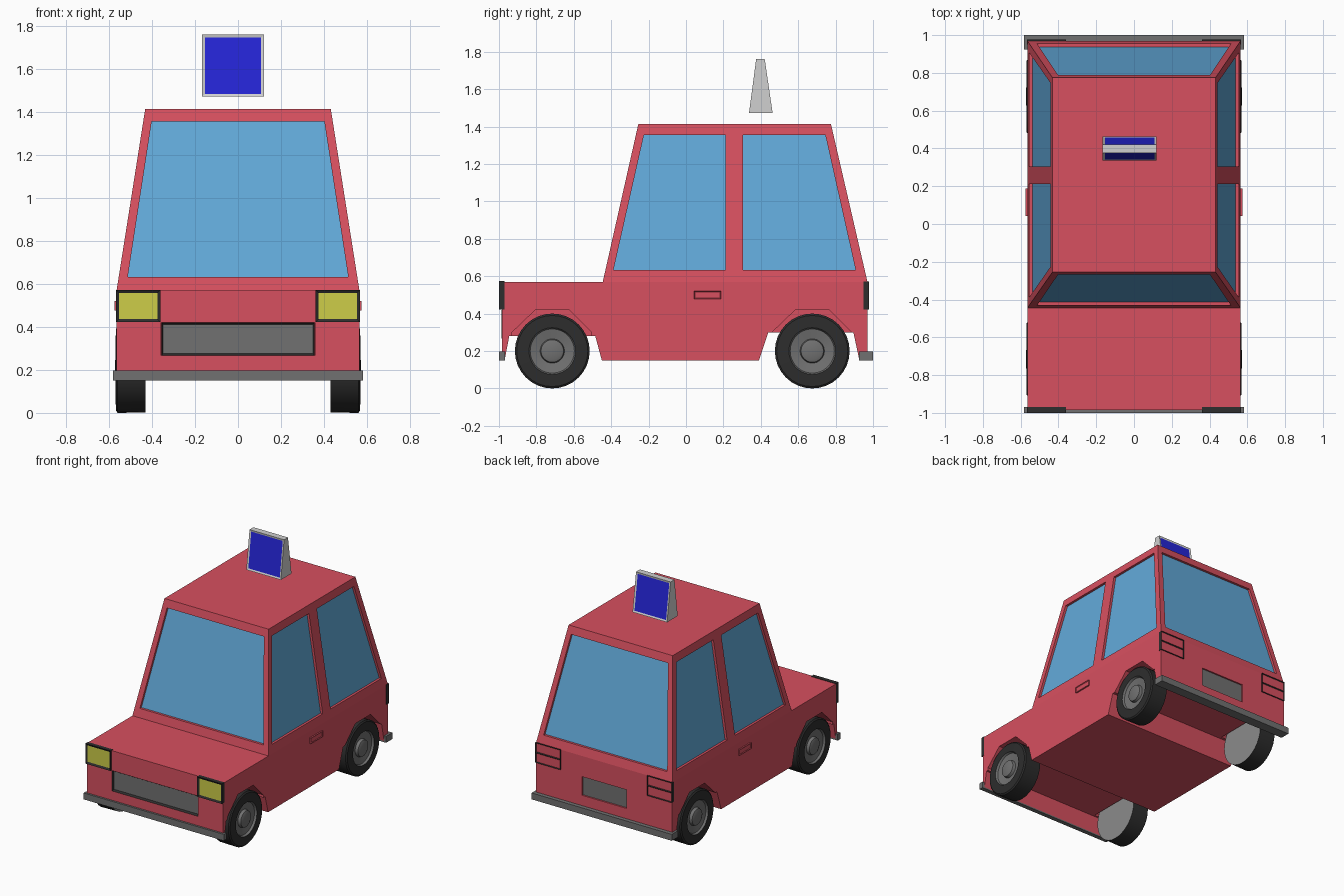
import bpy, bmesh, math
from mathutils import Vector

if "Cube" in bpy.data.objects:
    bpy.data.objects.remove(bpy.data.objects["Cube"])


def material(name, r, g, b):
    m = bpy.data.materials.new(name)
    m.diffuse_color = (r, g, b, 1)
    m.use_nodes = True
    m.node_tree.nodes["Principled BSDF"].inputs["Base Color"].default_value = m.diffuse_color
    return m


RED = material("red paint", 0.68, 0.08, 0.115)
GLASS = material("blue glass", 0.122, 0.40, 0.70)
DARK = material("dark rubber", 0.026, 0.026, 0.026)
GREY = material("mid grey", 0.165, 0.165, 0.165)
DISC = material("wheel back grey", 0.26, 0.26, 0.26)
LAMP = material("yellow lamp", 0.61, 0.61, 0.065)
PALE = material("pale grey", 0.63, 0.63, 0.63)
BLUE = material("sign blue", 0.018, 0.018, 0.68)


def finish(bm, name, *mats):
    bmesh.ops.recalc_face_normals(bm, faces=bm.faces[:])
    me = bpy.data.meshes.new(name)
    bm.to_mesh(me)
    bm.free()
    for m in mats:
        me.materials.append(m)
    ob = bpy.data.objects.new(name, me)
    bpy.context.collection.objects.link(ob)
    return ob


def prism(bm, profile, x0, x1):
    """Extrude a (y, z) outline along x."""
    a = [bm.verts.new((x0, y, z)) for y, z in profile]
    b = [bm.verts.new((x1, y, z)) for y, z in profile]
    bm.faces.new(a)
    bm.faces.new(b[::-1])
    n = len(a)
    for i in range(n):
        j = (i + 1) % n
        bm.faces.new((a[i], b[i], b[j], a[j]))


def box(bm, x0, x1, y0, y1, z0, z1):
    prism(bm, [(y0, z0), (y1, z0), (y1, z1), (y0, z1)], x0, x1)


def inset_toward(bm, direction, thickness, depth):
    """Recess the faces looking along a direction and give them slot 1."""
    bmesh.ops.recalc_face_normals(bm, faces=bm.faces[:])
    bm.normal_update()
    d = Vector(direction)
    fs = [f for f in bm.faces if f.normal.dot(d) > 0.9]
    bmesh.ops.inset_individual(bm, faces=fs, thickness=thickness, depth=-depth)
    for f in fs:
        f.material_index = 1


def framed_box(name, dims, direction, thickness, depth, frame, panel):
    bm = bmesh.new()
    box(bm, *dims)
    inset_toward(bm, direction, thickness, depth)
    return finish(bm, name, frame, panel)


W, ZB, ZT = 0.565, 0.57, 1.413   # body half width, waist and roof heights
WHEELS = (-0.715, 0.675)

# Lower body: side outline with wheel notches
bm = bmesh.new()
prism(bm, [(-0.985, ZB), (-0.985, 0.16), (-0.968, 0.16), (-0.945, 0.28),
           (-0.485, 0.28), (-0.45, 0.15), (0.39, 0.15), (0.44, 0.30),
           (0.895, 0.30), (0.925, 0.16), (0.97, 0.16), (0.97, ZB)], -W, W)
body = finish(bm, "lower_body", RED)

# Cutter: raised wheel arches, grille recess, number plate recess
bm = bmesh.new()
for c in WHEELS:
    for s in (-1, 1):
        prism(bm, [(c - 0.215, 0.24), (c - 0.215, 0.30), (c - 0.09, 0.42),
                   (c + 0.09, 0.42), (c + 0.21, 0.30), (c + 0.21, 0.24)],
              s * 0.42, s * 0.7)
box(bm, -0.358, 0.358, -1.1, -0.955, 0.268, 0.42)
box(bm, -0.185, 0.185, 0.955, 1.1, 0.275, 0.415)
cutter = finish(bm, "recess_cutter", RED)
cutter.hide_render = True
mod = body.modifiers.new("recesses", "BOOLEAN")
mod.operation = "DIFFERENCE"
mod.solver = "EXACT"
mod.object = cutter
bpy.context.view_layer.objects.active = body
bpy.ops.object.modifier_apply(modifier=mod.name)
bpy.data.objects.remove(cutter)


# Cabin: four leaning walls with recessed panes
def lean(a, b, z):
    return a + (b - a) * (z - ZB) / (ZT - ZB)


def front_wall(u, z):
    return Vector((u, lean(-0.445, -0.255, z), z))


def rear_wall(u, z):
    return Vector((u, lean(0.97, 0.775, z), z))


def right_wall(u, z):
    return Vector((lean(W, 0.432, z), u, z))


def left_wall(u, z):
    return Vector((-lean(W, 0.432, z), u, z))


def pane(bm, wall, outer, inner, inward):
    """Wall piece: each outline is bottom u0, u1 then top u1, u0."""
    def ring(us, zb, zt, shift):
        return [bm.verts.new(wall(u, z) + shift) for u, z in zip(us, (zb, zb, zt, zt))]
    zero = Vector()
    rings = [ring(outer, ZB, ZT, zero), ring(inner, 0.633, 1.355, zero),
             ring(inner, 0.633, 1.355, Vector(inward) * 0.018)]
    for a, b in zip(rings, rings[1:]):
        for i in range(4):
            j = (i + 1) % 4
            bm.faces.new((a[i], a[j], b[j], b[i]))
    bm.faces.new(rings[2]).material_index = 1


bm = bmesh.new()
for wall, dy in ((front_wall, 1), (rear_wall, -1)):
    pane(bm, wall, (-W, W, 0.432, -0.432), (-0.513, 0.513, 0.402, -0.402), (0, dy, 0))
for wall, dx in ((right_wall, -1), (left_wall, 1)):
    pane(bm, wall, (-0.445, 0.258, 0.258, -0.255), (-0.388, 0.212, 0.212, -0.225), (dx, 0, 0))
    pane(bm, wall, (0.258, 0.97, 0.775, 0.258), (0.305, 0.907, 0.745, 0.305), (dx, 0, 0))
bm.faces.new([bm.verts.new(w(u, ZT)) for w, u in
              ((front_wall, -0.432), (front_wall, 0.432), (right_wall, 0.258),
               (rear_wall, 0.432), (rear_wall, -0.432), (left_wall, 0.258))])
bmesh.ops.remove_doubles(bm, verts=bm.verts[:], dist=0.0005)
finish(bm, "cabin", RED, GLASS)

# Bumpers
for name, y0, y1 in (("front_bumper", -1.0, -0.968), ("rear_bumper", 0.925, 1.0)):
    bm = bmesh.new()
    box(bm, -0.582, 0.582, y0, y1, 0.15, 0.198)
    finish(bm, name, GREY)

# Grille tray and number plate
framed_box("grille", (-0.357, 0.357, -0.986, -0.954, 0.268, 0.42),
           (0, -1, 0), 0.012, 0.015, DARK, GREY)
bm = bmesh.new()
box(bm, -0.184, 0.184, 0.95, 0.960, 0.276, 0.414)
finish(bm, "number_plate", GREY)

# Lights and door handles on both sides
for s, side in ((-1, "left"), (1, "right")):
    xa, xb = sorted((s * 0.36, s * 0.567))
    framed_box("headlight_" + side, (xa, xb, -1.0, -0.97, 0.422, 0.573),
               (0, -1, 0), 0.02, 0.008, DARK, LAMP)
    for z, part in ((0.422, "lower"), (0.497, "upper")):
        framed_box(f"tail_light_{part}_{side}", (xa, xb, 0.95, 0.978, z, z + 0.075),
                   (0, 1, 0), 0.008, 0.005, DARK, RED)
    xa, xb = sorted((s * 0.55, s * 0.575))
    framed_box("door_handle_" + side, (xa, xb, 0.043, 0.187, 0.477, 0.52),
               (s, 0, 0), 0.008, 0.004, RED, RED)

# Wheels: lathed section as (x, radius, material slot of the next band)
SECTION = [(0.43, 0.198, 0), (0.56, 0.2, 0), (0.568, 0.19, 0), (0.570, 0.125, 1),
           (0.555, 0.118, 1), (0.545, 0.065, 1), (0.566, 0.06, 1), (0.572, 0.045, 1)]
N = 32
for c, end in zip(WHEELS, ("front", "rear")):
    for s, side in ((-1, "left"), (1, "right")):
        bm = bmesh.new()
        rings = [[bm.verts.new((s * x, c + r * math.cos(2 * math.pi * k / N),
                                0.2 + r * math.sin(2 * math.pi * k / N)))
                  for k in range(N)] for x, r, _ in SECTION]
        for i in range(len(rings) - 1):
            a, b = rings[i], rings[i + 1]
            for k in range(N):
                j = (k + 1) % N
                bm.faces.new((a[k], a[j], b[j], b[k])).material_index = SECTION[i][2]
        bm.faces.new(rings[0]).material_index = 2
        bm.faces.new(rings[-1]).material_index = 1
        wheel = finish(bm, f"{end}_wheel_{side}", DARK, GREY, DISC)
        bpy.ops.object.select_all(action="DESELECT")
        wheel.select_set(True)
        bpy.context.view_layer.objects.active = wheel
        bpy.ops.object.shade_smooth_by_angle(angle=math.radians(35))

# Roof sign: tapered block floating above the roof, plain blue panels
bm = bmesh.new()
prism(bm, [(0.337, 1.473), (0.463, 1.473), (0.421, 1.76), (0.375, 1.76)], -0.167, 0.12)
for d in (-1, 1):
    inset_toward(bm, (0, d, 0), 0.018, 0.004)
finish(bm, "roof_sign", PALE, BLUE)
